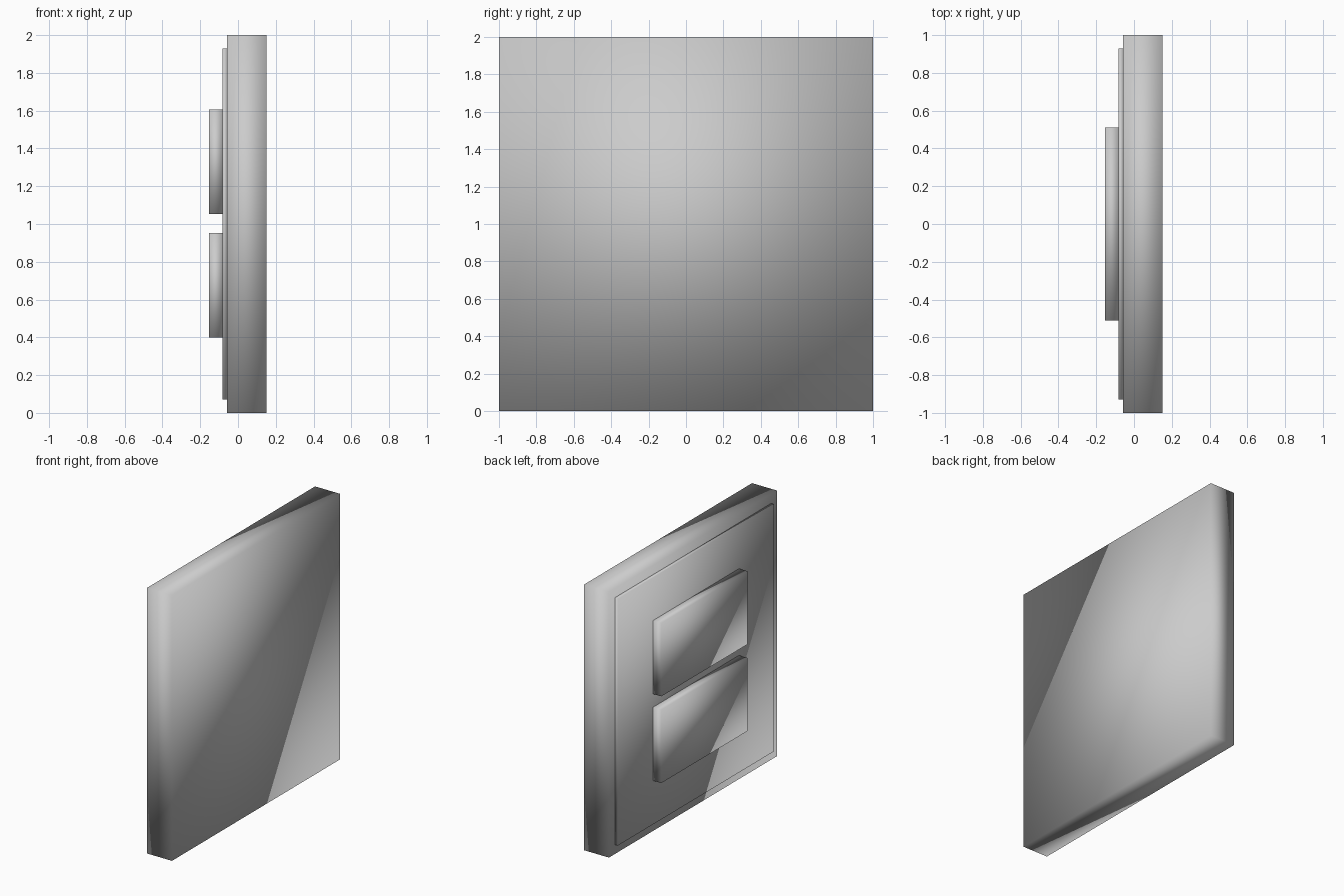
import bpy

cube = bpy.data.objects.get("Cube")
if cube:
    bpy.data.objects.remove(cube, do_unlink=True)

# Single grey plastic
GREY = (0.6, 0.6, 0.6, 1.0)
plastic = bpy.data.materials.new("light grey plastic")
plastic.use_nodes = True
plastic.diffuse_color = GREY
plastic.node_tree.nodes["Principled BSDF"].inputs["Base Color"].default_value = GREY


def slab(name, x_range, half_width, z_range):
    """Smooth-shaded box, centred on y, spanning the given x and z ranges."""
    (x0, x1), (z0, z1) = x_range, z_range
    bpy.ops.mesh.primitive_cube_add(size=1)
    obj = bpy.context.object
    obj.name = obj.data.name = name
    obj.location = ((x0 + x1) / 2, 0, (z0 + z1) / 2)
    obj.scale = (x1 - x0, half_width * 2, z1 - z0)
    bpy.ops.object.transform_apply(location=False, rotation=False, scale=True)
    bpy.ops.object.shade_smooth()
    obj.data.materials.append(plastic)
    return obj


# Wall plate and the thin raised panel on its -x side
slab("wall_plate", (-0.058, 0.15), 1.0, (0, 2))
slab("raised_panel", (-0.083, -0.058), 0.93, (0.07, 1.93))

# Two rocker buttons, one above the other
for name, bottom in (("lower_button", 0.4), ("upper_button", 1.053)):
    slab(name, (-0.153, -0.083), 0.512, (bottom, bottom + 0.552))
